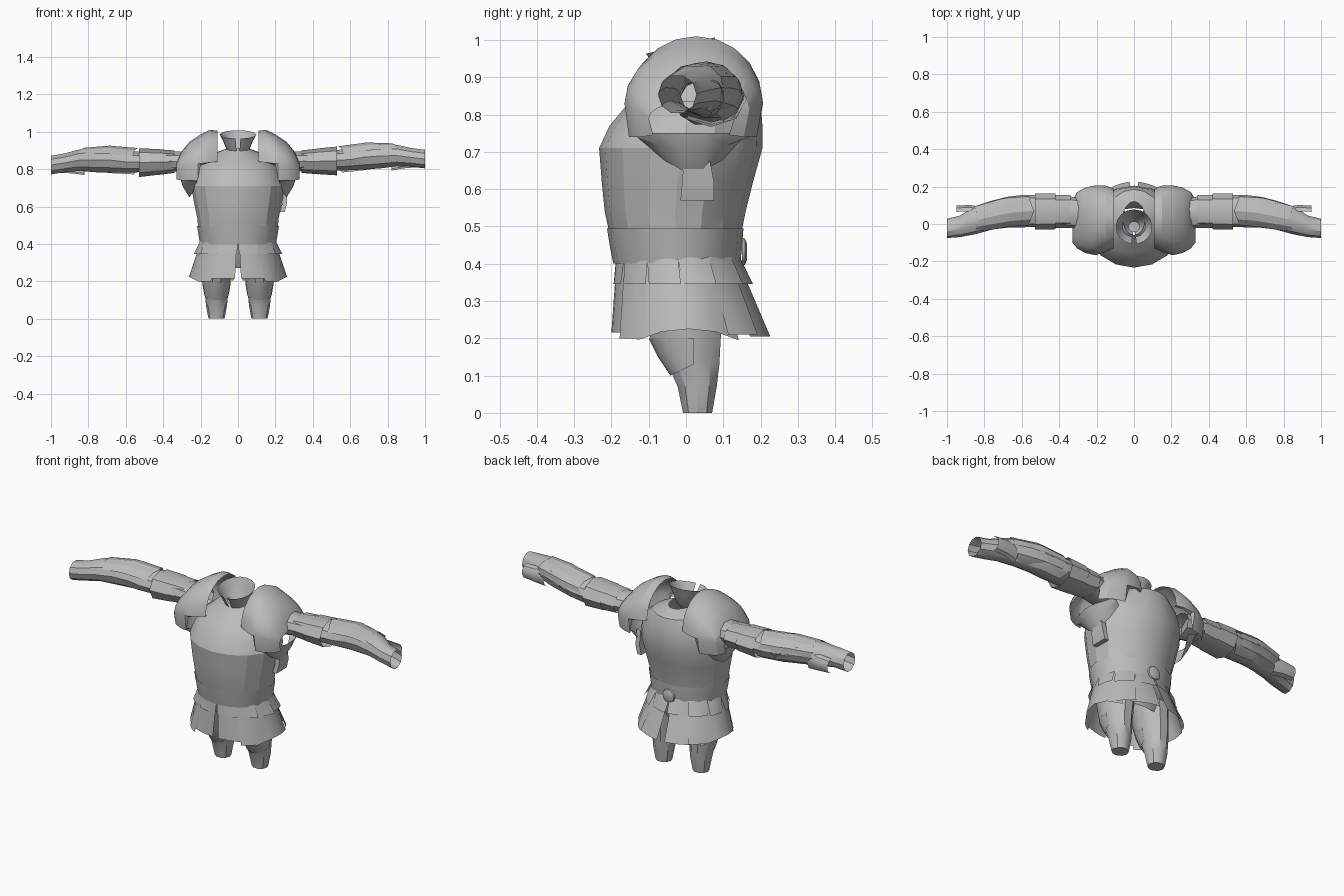
import bpy, bmesh, math
from math import sin, cos, pi, radians

cube = bpy.data.objects.get("Cube")
if cube:
    bpy.data.objects.remove(cube, do_unlink=True)

steel = bpy.data.materials.new("steel_grey")
steel.use_nodes = True
GREY = (0.5, 0.5, 0.5, 1)
steel.diffuse_color = GREY
steel.node_tree.nodes["Principled BSDF"].inputs["Base Color"].default_value = GREY


def loft(name, rings, closed=True, cap_start=False, cap_end=False, angle=35, mirror=False):
    """Skin a list of equal-length point rows into one object."""
    bm = bmesh.new()
    rows = [[bm.verts.new(p) for p in ring] for ring in rings]
    n = len(rows[0])
    for a, b in zip(rows, rows[1:]):
        for i in range(n if closed else n - 1):
            j = (i + 1) % n
            bm.faces.new((a[i], a[j], b[j], b[i]))
    if cap_start:
        bm.faces.new(rows[0][::-1])
    if cap_end:
        bm.faces.new(rows[-1])
    bmesh.ops.recalc_face_normals(bm, faces=bm.faces)
    me = bpy.data.meshes.new(name)
    bm.to_mesh(me)
    bm.free()
    ob = bpy.data.objects.new(name, me)
    bpy.context.collection.objects.link(ob)
    me.materials.append(steel)
    if mirror:
        ob.modifiers.new("mirror", "MIRROR").use_mirror_merge = False
    bpy.ops.object.select_all(action="DESELECT")
    ob.select_set(True)
    bpy.context.view_layer.objects.active = ob
    bpy.ops.object.shade_smooth_by_angle(angle=radians(angle))


def flat_ring(z, rx, y0, y1, n=16, cx=0):
    """Horizontal ellipse spanning y0..y1."""
    return [(cx + rx * cos(2 * pi * i / n), (y0 + y1) / 2 + (y1 - y0) / 2 * sin(2 * pi * i / n), z)
            for i in range(n)]


def arm_ring(x, y0, y1, z0, z1, n=10):
    """Upright ellipse around the arm axis."""
    return [(x, (y0 + y1) / 2 + (y1 - y0) / 2 * cos(2 * pi * i / n),
             (z0 + z1) / 2 + (z1 - z0) / 2 * sin(2 * pi * i / n)) for i in range(n)]


# Breastplate and backplate
loft("cuirass", [flat_ring(*r) for r in (
    (0.48, 0.212, -0.205, 0.148), (0.54, 0.218, -0.218, 0.16), (0.62, 0.235, -0.226, 0.18),
    (0.71, 0.25, -0.233, 0.205), (0.77, 0.235, -0.205, 0.205), (0.83, 0.2, -0.155, 0.2),
    (0.88, 0.14, -0.085, 0.185), (0.91, 0.06, -0.06, 0.12))], angle=22)

# Waist band
loft("waist_band", [flat_ring(*r) for r in (
    (0.40, 0.203, -0.195, 0.145), (0.44, 0.21, -0.203, 0.15), (0.495, 0.219, -0.212, 0.154))])

# Flared neck collar: low and split at the front, high at the back, closed below
collar = []
for z, r, slope in ((0.86, 0.03, 0), (0.9, 0.06, 0), (0.95, 0.08, 0.012), (0.985, 0.098, 0.022)):
    collar.append([(r * cos(a), -0.015 + r * 0.95 * sin(a), z + slope * sin(a))
                   for a in [radians(-82 + 344 * i / 16) for i in range(17)]])
loft("neck_collar", collar, closed=False, cap_start=True)

# Domed shoulder guards: arches running front to back over the shoulder
arches = []
for x, y0, y1, mid, top, drop in (
        (0.11, -0.13, 0.19, 0.84, 1.005, 0), (0.15, -0.15, 0.205, 0.835, 1.01, 0),
        (0.2, -0.165, 0.207, 0.83, 0.985, 0.01), (0.215, -0.165, 0.205, 0.83, 0.975, 0.09),
        (0.26, -0.155, 0.195, 0.825, 0.945, 0.085), (0.305, -0.13, 0.17, 0.815, 0.89, 0.075),
        (0.328, -0.1, 0.13, 0.79, 0.835, 0.045)):
    arch = [(x, y0 + 0.012, mid - drop)]
    for i in range(11):
        a = pi * i / 10
        arch.append((x, (y0 + y1) / 2 - (y1 - y0) / 2 * cos(a), mid + (top - mid) * sin(a)))
    arches.append(arch + [(x, y1 - 0.015, mid - drop)])
loft("shoulder_guard", arches, closed=False, angle=25, mirror=True)

# Crescent plate of the shoulder guard hanging under the arm
lower = []
for x, z, w, drop in ((0.32, 0.75, 0.155, 0), (0.305, 0.74, 0.152, 0.035), (0.27, 0.735, 0.13, 0.09)):
    lower.append([(x - 0.05 * abs(t), 0.02 + w * t, z - drop * (1 - t * t))
                  for t in (-1, -0.6, -0.2, 0.2, 0.6, 1)])
loft("underarm_plate", lower, closed=False, mirror=True)


def build_arm(side, s, lift):
    """One whole arm; lift raises or lowers it towards the hand."""
    def posed(rings):
        return [[(s * x, y, z + lift * max(0, x - 0.35)) for x, y, z in ring] for ring in rings]

    # Arm tube, open at the wrist
    loft(side + "_arm", posed(arm_ring(*r) for r in (
        (0.24, -0.03, 0.13, 0.77, 0.9), (0.36, -0.02, 0.15, 0.79, 0.895), (0.52, -0.015, 0.155, 0.785, 0.9),
        (0.6, -0.018, 0.155, 0.785, 0.905), (0.68, -0.02, 0.145, 0.787, 0.925),
        (0.76, -0.03, 0.125, 0.79, 0.93), (0.85, -0.055, 0.095, 0.8, 0.92),
        (0.93, -0.07, 0.045, 0.795, 0.9), (1.0, -0.075, 0.028, 0.785, 0.89))))

    # Upper arm bands
    for name, x0, x1, g in (("upper_arm_cuff", 0.34, 0.43, 0), ("elbow_band", 0.42, 0.53, 0.008)):
        loft(side + "_" + name, posed([arm_ring(x0, -0.02 - g, 0.155 + g, 0.78 - g, 0.9 + g, 8),
                                       arm_ring(x1, -0.022 - g, 0.155 + g, 0.77 - g, 0.908 + g, 8)]))

    # Forearm guard: an open shell on the top and rear
    guard = []
    for x, y, z, r in ((0.55, 0.07, 0.845, 0.085), (0.66, 0.062, 0.855, 0.087),
                       (0.7, 0.055, 0.86, 0.087), (0.84, 0.025, 0.862, 0.075)):
        guard.append([(x + 0.015 * sin(3 * a), y + r * cos(a), z + r * 0.85 * sin(a))
                      for a in [radians(-70 + 32 * i) for i in range(8)]])
    loft(side + "_forearm_guard", posed(guard), closed=False, angle=25)

    # Wrist plate trailing behind the hand
    loft(side + "_wrist_plate", posed(
        [(x, y + 0.035 * sin(a), 0.835 + h * cos(a)) for a in [pi * i / 5 for i in range(6)]]
        for x, y, h in ((0.82, 0.06, 0.055), (0.88, 0.068, 0.045), (0.95, 0.065, 0.04))), closed=False)


build_arm("left", 1, 0.025)
build_arm("right", -1, -0.025)


def panel(name, centre, half, z0, z1, flare=1.0, sag=0.0, twist=0.0):
    """Skirt panel hanging from the hips; twist tilts one edge outwards."""
    rows = []
    for k in range(4):
        t = k / 3
        row = []
        for i in range(5):
            u = i / 2 - 1
            s = t * (flare + twist * u)
            a = radians(centre + u * half * (1 - 0.1 * t))
            row.append(((0.2 + 0.062 * s) * cos(a), -0.022 + 0.022 * s + (0.165 + 0.04 * s) * sin(a),
                        z0 + (z1 - z0) * t + sag * t * (1 - u * u)))
        rows.append(row)
    loft(name, rows, closed=False, mirror=True)


panel("side_panel", 2, 46, 0.41, 0.195, 1.0, sag=0.03)
panel("front_panel", -70, 18, 0.40, 0.215, 0.85, twist=0.1)
panel("front_corner_panel", -46, 14, 0.40, 0.2, 1.1, twist=-0.15)
panel("back_panel", 69, 18, 0.40, 0.205, 1.25, twist=0.1)
panel("back_corner_panel", 46, 14, 0.40, 0.21, 1.15, twist=0.15)
for c in (-75, -45, -15, 15, 45, 75):
    panel("short_tab", c, 15, 0.42, 0.345, 0.5, twist=0.1)

# Hips beneath the skirt
loft("hips", [flat_ring(*r) for r in ((0.27, 0.15, -0.09, 0.085), (0.32, 0.185, -0.12, 0.1),
                                      (0.42, 0.195, -0.16, 0.13))])

# Tapering legs with a raised knee guard
loft("leg", [flat_ring(z, rx, y0, y1, 10, cx) for z, rx, y0, y1, cx in (
    (0.34, 0.085, -0.14, 0.105, 0.105), (0.2, 0.073, -0.1, 0.098, 0.115), (0.13, 0.062, -0.052, 0.093, 0.115),
    (0.07, 0.056, -0.025, 0.085, 0.115), (0, 0.043, -0.01, 0.072, 0.115))], cap_end=True, mirror=True)
knee = []
for z, r, depth, dip in ((0.2, 0.077, 0.12, 0), (0.15, 0.072, 0.095, 0.015), (0.1, 0.066, 0.062, 0.03)):
    knee.append([(0.115 + r * cos(a), 0.02 + depth * sin(a), z + dip * (1 + sin(a)))
                 for a in [radians(180 + 22.5 * i) for i in range(9)]])
loft("knee_guard", knee, closed=False, mirror=True)

# Round buckle on the back of the waist
loft("back_buckle", [[(r * cos(pi * i / 6), y, 0.432 + r * sin(pi * i / 6)) for i in range(12)]
                     for y, r in ((0.15, 0.038), (0.158, 0.035), (0.164, 0.02))], cap_end=True)

# Side strap under the left arm
loft("side_strap", [[(x, y0, z), (x, y1, z), (x - 0.025, y1, z), (x - 0.025, y0, z)]
                    for x, y0, y1, z in ((0.25, -0.015, 0.075, 0.57), (0.262, -0.01, 0.075, 0.62),
                                         (0.265, -0.005, 0.06, 0.7))], cap_start=True, cap_end=True)
